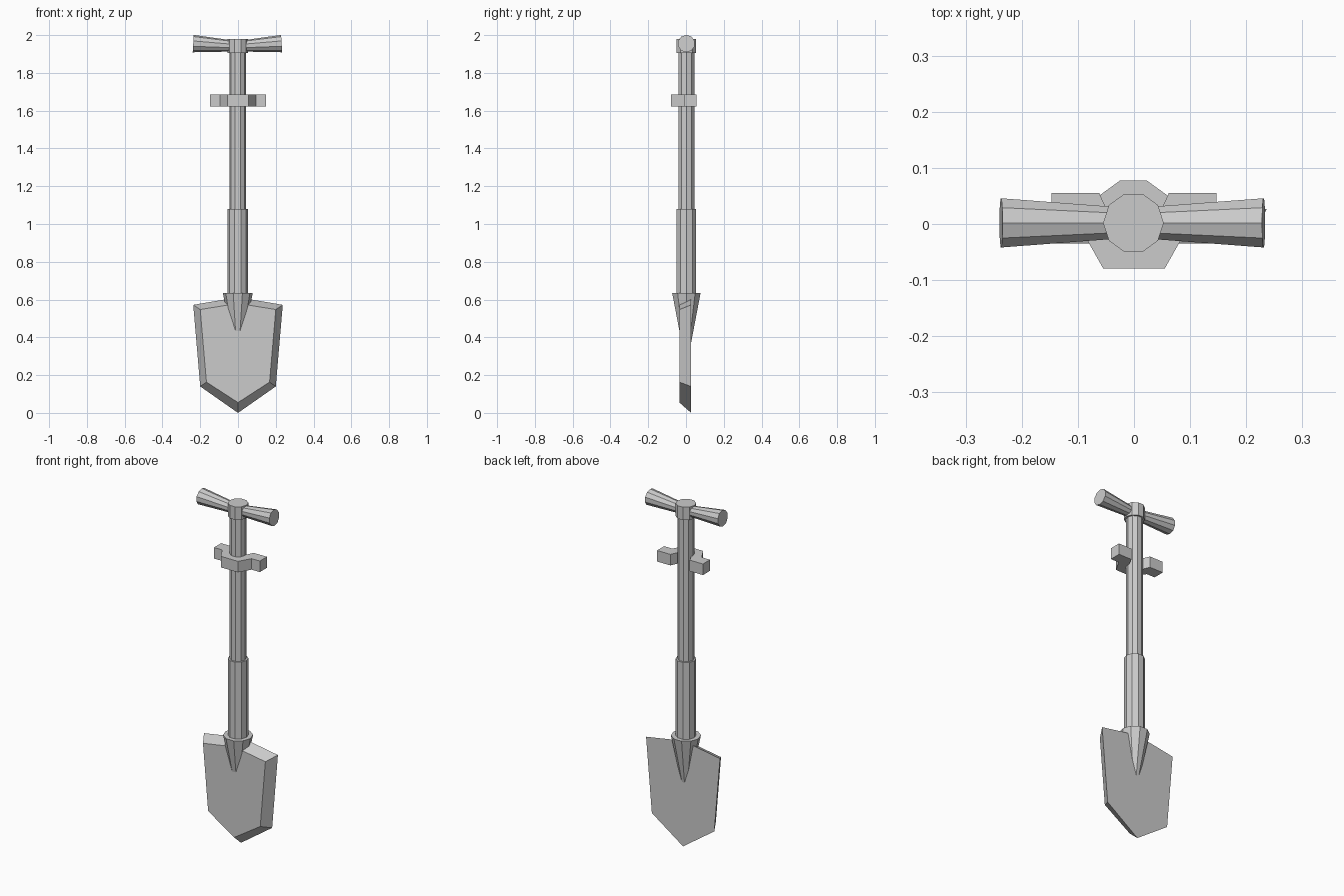
import bpy
from math import atan2, hypot, pi
from mathutils import Matrix, Vector

if "Cube" in bpy.data.objects:
    bpy.data.objects.remove(bpy.data.objects["Cube"])


def cone(name, p0, p1, r0, r1, sides=10):
    """Tapered flat-sided cylinder from p0 to p1."""
    p0, p1 = Vector(p0), Vector(p1)
    d = p1 - p0
    bpy.ops.mesh.primitive_cone_add(vertices=sides, radius1=r0, radius2=r1, depth=d.length)
    ob = bpy.context.object
    ob.name = ob.data.name = name
    # spin so that vertices lie on the +-x axis
    ob.data.transform(Matrix.Rotation(pi / 2, 4, 'Z'))
    rot = Vector((0, 0, 1)).rotation_difference(d).to_matrix().to_4x4()
    ob.data.transform(Matrix.Translation((p0 + p1) / 2) @ rot)
    return ob


def loft(name, a, b):
    """Closed solid between two matching outlines."""
    n = len(a)
    faces = [tuple(range(n)), tuple(range(2 * n - 1, n - 1, -1))]
    faces += [(i, i + n, (i + 1) % n + n, (i + 1) % n) for i in range(n)]
    me = bpy.data.meshes.new(name)
    me.from_pydata(list(a) + list(b), [], faces)
    ob = bpy.data.objects.new(name, me)
    bpy.context.collection.objects.link(ob)
    return ob


def mirrored(half):
    """Complete a right-half outline whose points run from the top down."""
    return half + [(-x, y) for x, y in reversed(half) if x > 0]


Y = 0.002
# shaft, sleeve, top cap and blade socket share one vertical axis
for name, z0, z1, r0, r1 in (
        ("shaft", 0.6, 1.92, 0.044, 0.044),
        ("sleeve", 0.55, 1.08, 0.054, 0.054),
        ("top_cap", 1.905, 1.98, 0.054, 0.054),
        ("blade_socket", 0.34, 0.635, 0.02, 0.079)):
    cone(name, (-0.001, Y, z0), (-0.001, Y, z1), r0, r1)

# flared hand grips, tilted slightly upward
for s, side in ((-1, "left"), (1, "right")):
    cone("grip_" + side, (s * 0.02 - 0.003, Y, 1.942), (s * 0.234 - 0.003, Y, 1.955),
         0.029, 0.046)

# blade: large back outline, smaller bevelled front outline
back = mirrored([(0, 0.612), (0.237, 0.572), (0.2, 0.14), (0, 0.0)])
front = mirrored([(0, 0.58), (0.2, 0.547), (0.167, 0.163), (0, 0.055)])
# outlines carry (x, z); add depth here
loft("blade", [(x, -0.035, z) for x, z in front], [(x, 0.027, z) for x, z in back])

# clip bracket wrapped round the front of the shaft
half = [(0.03, -0.015), (0.062, 0.055), (0.147, 0.055), (0.147, -0.01),
        (0.094, -0.01), (0.055, -0.079)]
plan = mirrored(half)
loft("shaft_clip", [(x, y, 1.622) for x, y in reversed(plan)],
     [(x, y, 1.686) for x, y in reversed(plan)])

# consistent outward normals
for ob in bpy.context.collection.objects:
    bpy.ops.object.select_all(action='DESELECT')
    ob.select_set(True)
    bpy.context.view_layer.objects.active = ob
    bpy.ops.object.mode_set(mode='EDIT')
    bpy.ops.mesh.select_all(action='SELECT')
    bpy.ops.mesh.normals_make_consistent(inside=False)
    bpy.ops.object.mode_set(mode='OBJECT')
